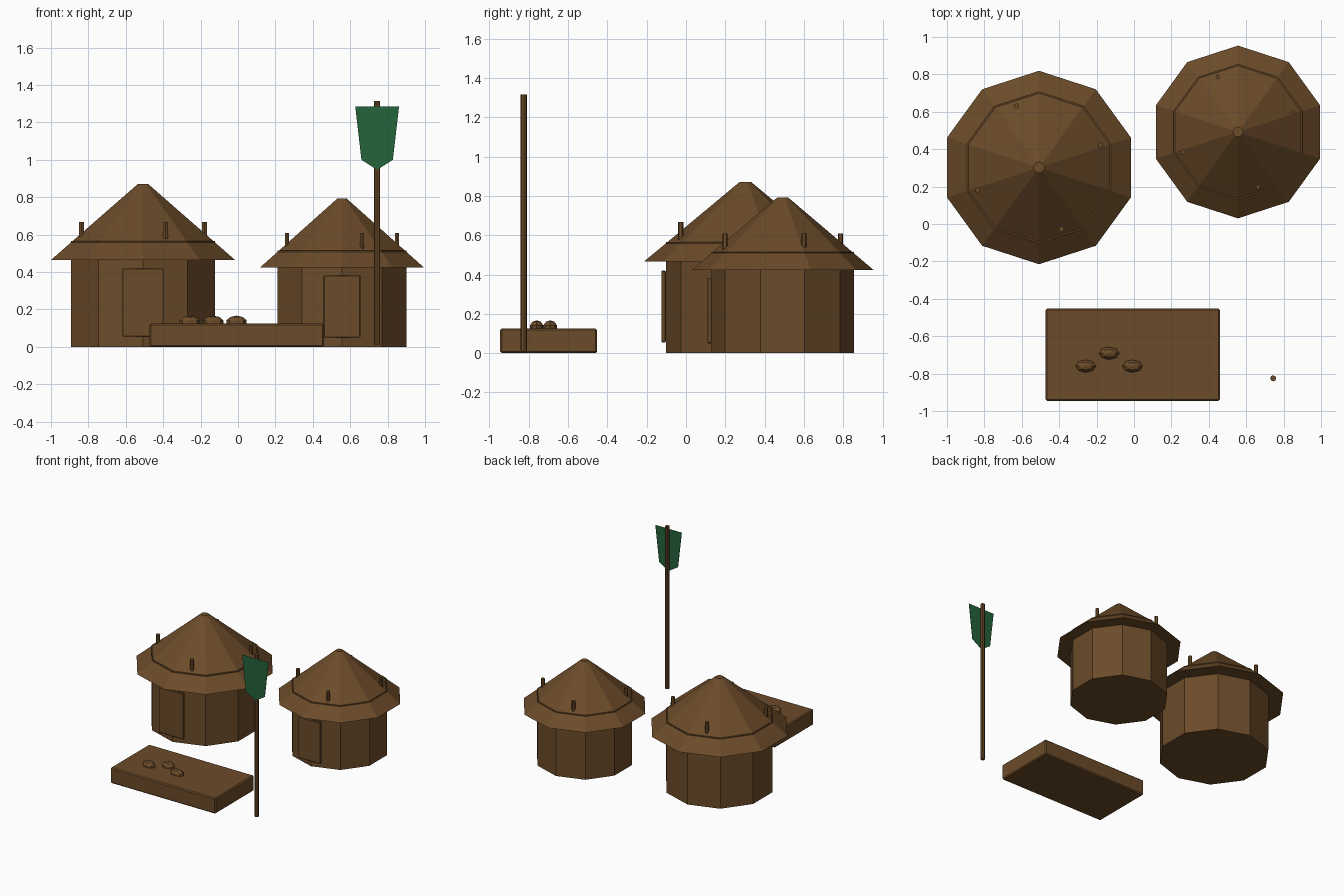
import bpy
import bmesh
from math import sin, cos, pi, radians

if "Cube" in bpy.data.objects:
    bpy.data.objects.remove(bpy.data.objects["Cube"])


def material(name, rgb):
    m = bpy.data.materials.new(name)
    m.diffuse_color = (*rgb, 1)
    m.use_nodes = True
    m.node_tree.nodes["Principled BSDF"].inputs["Base Color"].default_value = m.diffuse_color
    return m


BROWN = material("brown wood", (0.147, 0.070, 0.022))
GREEN = material("green cloth", (0.018, 0.125, 0.042))


def finish(name, bm, mat, loc=(0, 0, 0)):
    me = bpy.data.meshes.new(name)
    bm.to_mesh(me)
    bm.free()
    me.materials.append(mat)
    ob = bpy.data.objects.new(name, me)
    ob.location = loc
    bpy.context.collection.objects.link(ob)
    return ob


def lathe(name, profile, sides, loc, mat=BROWN):
    """Closed faceted solid from (radius, z) rings, one corner facing the front."""
    bm = bmesh.new()
    rings = []
    for r, z in profile:
        rings.append([bm.verts.new((r * sin(2 * pi * i / sides), -r * cos(2 * pi * i / sides), z))
                      for i in range(sides)])
    for a, b in zip(rings, rings[1:]):
        for i in range(sides):
            j = (i + 1) % sides
            bm.faces.new((a[i], a[j], b[j], b[i]))
    bm.faces.new(rings[0][::-1])
    bm.faces.new(rings[-1])
    return finish(name, bm, mat, loc)


def box(name, lo, hi, bevel):
    bm = bmesh.new()
    bmesh.ops.create_cube(bm, size=1)
    for v in bm.verts:
        v.co = [l + (c + 0.5) * (h - l) for c, l, h in zip(v.co, lo, hi)]
    ob = finish(name, bm, BROWN)
    mod = ob.modifiers.new("bevel", 'BEVEL')
    mod.width = bevel
    mod.segments = 1
    return ob


def hut(tag, x, y, s, h):
    """s scales the radii, h scales the heights."""
    lathe(tag + "_wall", [(0.405 * s, 0), (0.405 * s, 0.565 * h)], 10, (x, y, 0))
    lathe(tag + "_roof", [(0.517 * s, 0.465 * h), (0.03 * s, 0.87 * h)], 10, (x, y, 0))
    # door panel standing just proud of the front corner
    front = y - 0.405 * s
    box(tag + "_door", (x - 0.11 * s, front - 0.022, 0.055 * h),
        (x + 0.11 * s, front, 0.42 * h), 0.004)
    # four pegs poking through the roof
    for i in range(4):
        a = radians(20 + 90 * i)
        lathe(f"{tag}_peg_{i + 1}", [(0.015 * s, 0.5 * h), (0.015 * s, 0.667 * h)], 6,
              (x + 0.35 * s * cos(a), y + 0.35 * s * sin(a), 0))


hut("large_hut", -0.508, 0.302, 1.0, 1.0)
hut("small_hut", 0.556, 0.492, 0.893, 0.911)

# low platform with three stones on it
box("platform", (-0.473, -0.945, 0), (0.46, -0.453, 0.125), 0.008)
for i, (x, y) in enumerate([(-0.258, -0.76), (-0.133, -0.691), (-0.008, -0.76)]):
    bm = bmesh.new()
    bmesh.ops.create_uvsphere(bm, u_segments=8, v_segments=5, radius=1)
    for v in bm.verts:
        v.co = (v.co.x * 0.057, v.co.y * 0.036, v.co.z * 0.037)
    finish(f"stone_{i + 1}", bm, BROWN, (x, y, 0.13))

# banner on a pole
lathe("banner_pole", [(0.016, 0.013), (0.016, 1.315)], 8, (0.744, -0.825, 0))
bm = bmesh.new()
outline = [(-0.117, 1.285), (-0.084, 1.0), (0, 0.947), (0.084, 1.0), (0.117, 1.285)]
bm.faces.new([bm.verts.new((x, 0, z)) for x, z in outline])
banner = finish("banner", bm, GREEN, (0.744, -0.842, 0))
mod = banner.modifiers.new("thickness", 'SOLIDIFY')
mod.thickness = 0.002
mod.offset = 0
